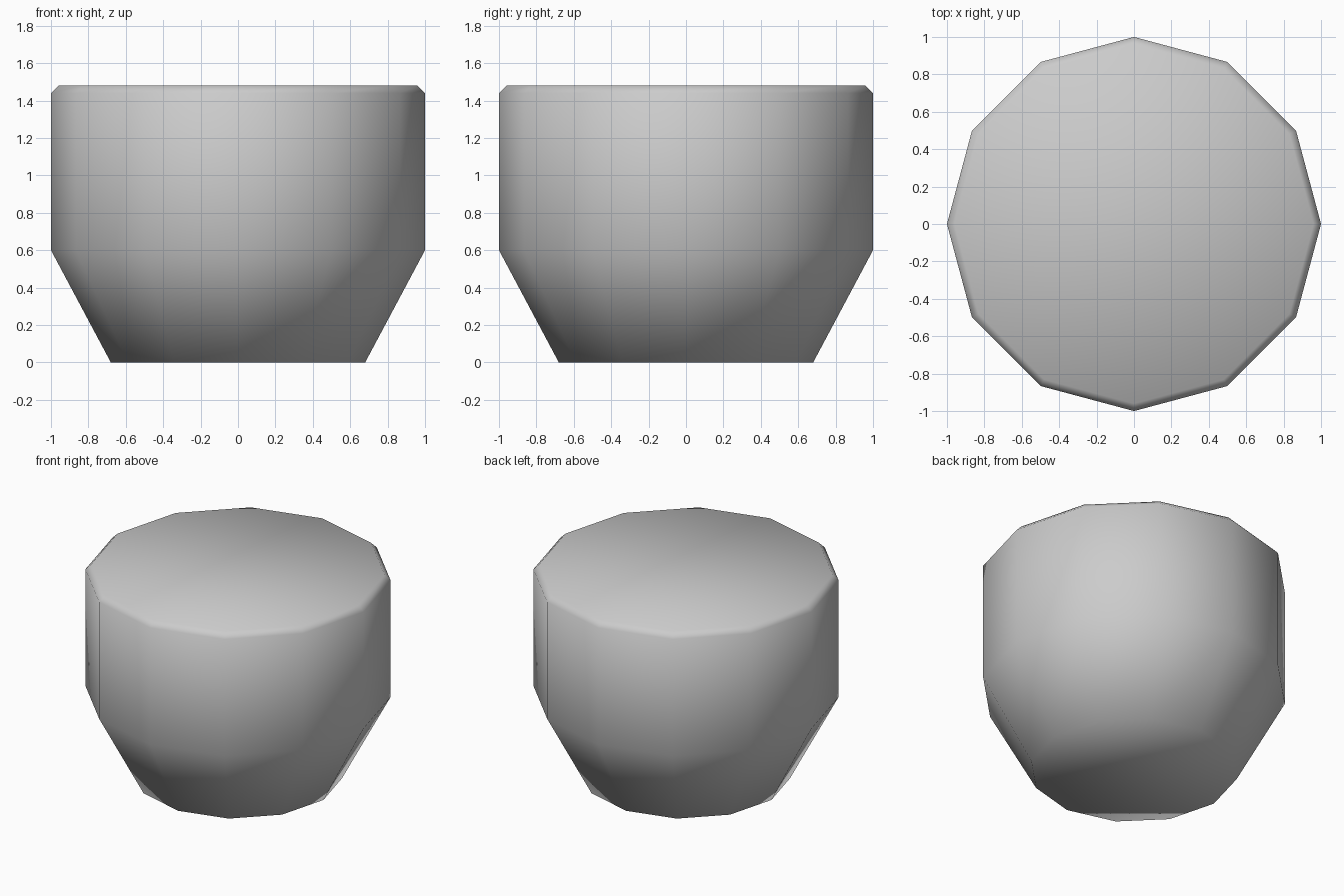
import bpy, bmesh, math

cube = bpy.data.objects.get("Cube")
if cube:
    bpy.data.objects.remove(cube, do_unlink=True)

SIDES = 12
# radius and height of each ring, from foot to top
PROFILE = [(0.68, 0.0), (1.0, 0.6), (1.0, 1.44), (0.96, 1.48)]
# directions in degrees of the wall edges that stay crisp
CRISP = (30, 60, 240, 300)

grey = bpy.data.materials.new("plain_grey")
grey.use_nodes = True
colour = (0.6, 0.6, 0.6, 1.0)
grey.diffuse_color = colour
grey.node_tree.nodes["Principled BSDF"].inputs["Base Color"].default_value = colour

# Solid tapered body with a chamfered rim
bm = bmesh.new()
rings = []
for radius, z in PROFILE:
    ring = []
    for i in range(SIDES):
        a = math.tau * i / SIDES
        ring.append(bm.verts.new((radius * math.cos(a), radius * math.sin(a), z)))
    rings.append(ring)
for low, high in zip(rings, rings[1:]):
    for i in range(SIDES):
        j = (i + 1) % SIDES
        bm.faces.new((low[i], low[j], high[j], high[i]))
bm.faces.new(reversed(rings[0]))
bm.faces.new(rings[-1])

# Smooth sides, crisp caps, chamfer and a few wall edges
for face in bm.faces:
    face.smooth = True
for edge in bm.edges:
    edge.smooth = edge.calc_face_angle() < math.radians(31)
for degrees in CRISP:
    i = degrees * SIDES // 360
    bm.edges.get((rings[1][i], rings[2][i])).smooth = False

mesh = bpy.data.meshes.new("tapered_body")
bm.to_mesh(mesh)
bm.free()
mesh.materials.append(grey)
body = bpy.data.objects.new("tapered_body", mesh)
bpy.context.collection.objects.link(body)
